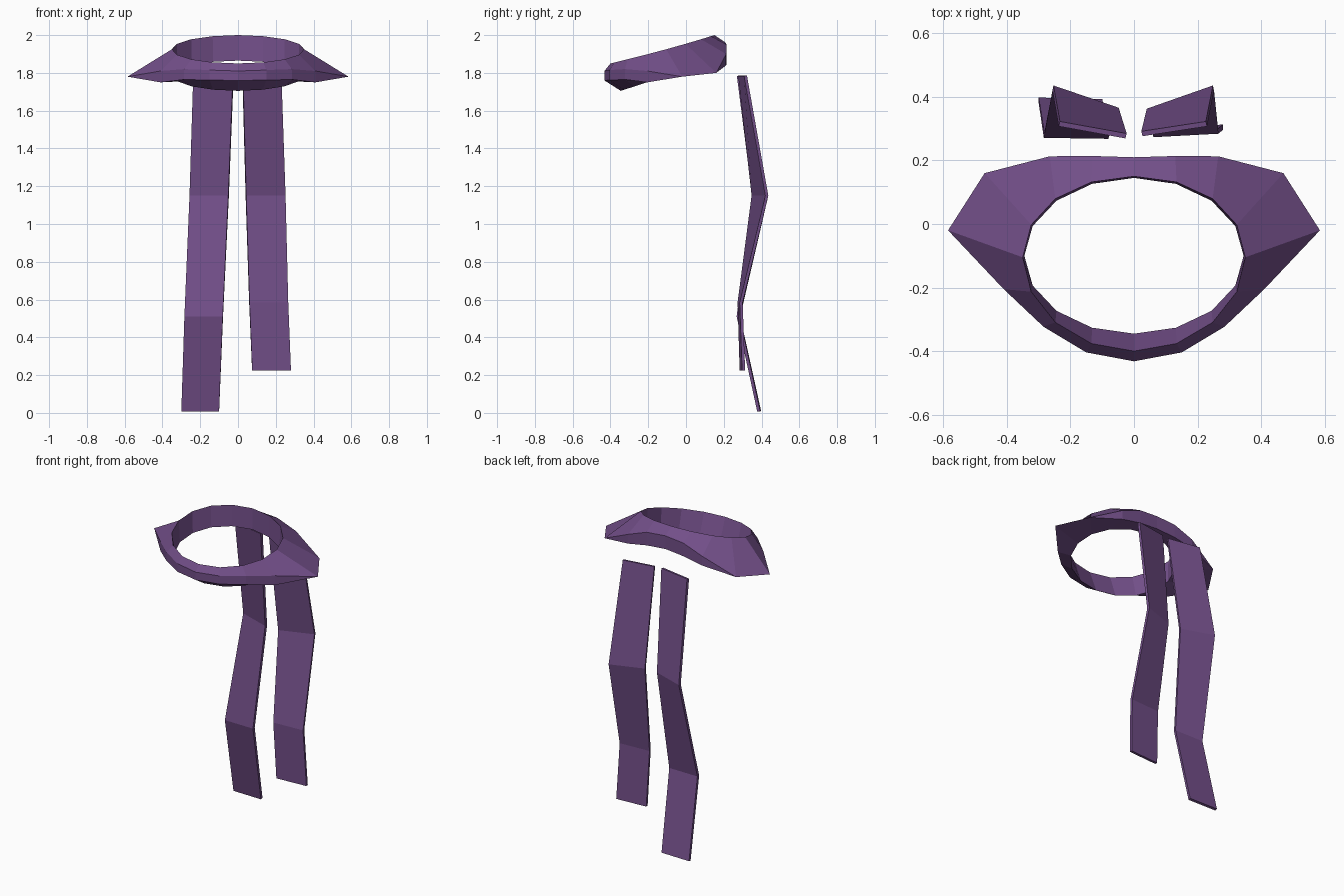
import bpy
import bmesh
from math import sin, cos, pi

default_cube = bpy.data.objects.get("Cube")
if default_cube:
    bpy.data.objects.remove(default_cube)

# Purple cloth
cloth = bpy.data.materials.new("purple_cloth")
cloth.use_nodes = True
purple = (0.17, 0.078, 0.25, 1)
cloth.diffuse_color = purple
shader = next(n for n in cloth.node_tree.nodes if n.type == 'BSDF_PRINCIPLED')
shader.inputs["Base Color"].default_value = purple
shader.inputs["Roughness"].default_value = 0.8


def make_object(name, bm):
    bmesh.ops.remove_doubles(bm, verts=bm.verts, dist=0.0005)
    bmesh.ops.recalc_face_normals(bm, faces=bm.faces)
    mesh = bpy.data.meshes.new(name)
    bm.to_mesh(mesh)
    bm.free()
    mesh.materials.append(cloth)
    obj = bpy.data.objects.new(name, mesh)
    bpy.context.scene.collection.objects.link(obj)
    return obj


def face(bm, corners):
    """Add a face, dropping corners that coincide."""
    unique = []
    for v in corners:
        if all((v.co - u.co).length > 0.0005 for u in unique):
            unique.append(v)
    if len(unique) > 2:
        bm.faces.new(unique)


# Tilted headband: half outline from front to back (x, y, upper z, lower z)
outline = [
    (0, -.432, 1.81, 1.76), (.15, -.404, 1.815, 1.762),
    (.285, -.323, 1.82, 1.765), (.41, -.205, 1.81, 1.75),
    (.585, -.02, 1.78, 1.78), (.47, .16, 1.8, 1.8),
    (.265, .213, 1.9, 1.84), (.13, .214, 1.95, 1.865),
    (0, .21, 1.96, 1.875),
]


def build_headband():
    bm = bmesh.new()
    rings = []
    for i, (x, y, z_up, z_low) in enumerate(outline):
        a = pi * i / (len(outline) - 1)
        s, c = sin(a), cos(a)
        if i in (0, len(outline) - 1):
            s = 0
        # oval top rim and bottom rim, both rising toward the back
        top = (.35 * s, -.125 - .275 * c + .02 * s * s, 1.925 - .075 * c)
        low = (.345 * s, -.1 - .245 * c, 1.785 - .08 * c)
        section = (top, (x, y, z_up), (x, y, z_low), low)
        rings.append([bm.verts.new(p) for p in section])
    for r, t in zip(rings, rings[1:]):
        for k in range(4):
            n = (k + 1) % 4
            face(bm, (r[k], t[k], t[n], r[n]))
    obj = make_object("headband", bm)
    mirror = obj.modifiers.new("mirror", 'MIRROR')
    mirror.use_clip = True


# Hanging ribbon ends: rungs of (outer x, outer y, inner x, inner y, z)
def build_ribbon(name, side, rungs):
    bm = bmesh.new()
    rows = []
    for xo, yo, xi, yi, z in rungs:
        rows.append((bm.verts.new((side * xo, yo, z)),
                     bm.verts.new((side * xi, yi, z))))
    for a, b in zip(rows, rows[1:]):
        bm.faces.new((a[0], a[1], b[1], b[0]))
    obj = make_object(name, bm)
    solid = obj.modifiers.new("thickness", 'SOLIDIFY')
    solid.thickness = 0.016
    solid.offset = 0


build_headband()
build_ribbon("right_ribbon", -1, [
    (.235, .315, .025, .277, 1.785), (.255, .428, .05, .358, 1.15),
    (.283, .279, .08, .276, .51), (.3, .39, .1, .385, .008)])
build_ribbon("left_ribbon", 1, [
    (.228, .315, .025, .284, 1.785), (.25, .428, .042, .355, 1.15),
    (.265, .292, .06, .281, .585), (.28, .305, .075, .292, .225)])
